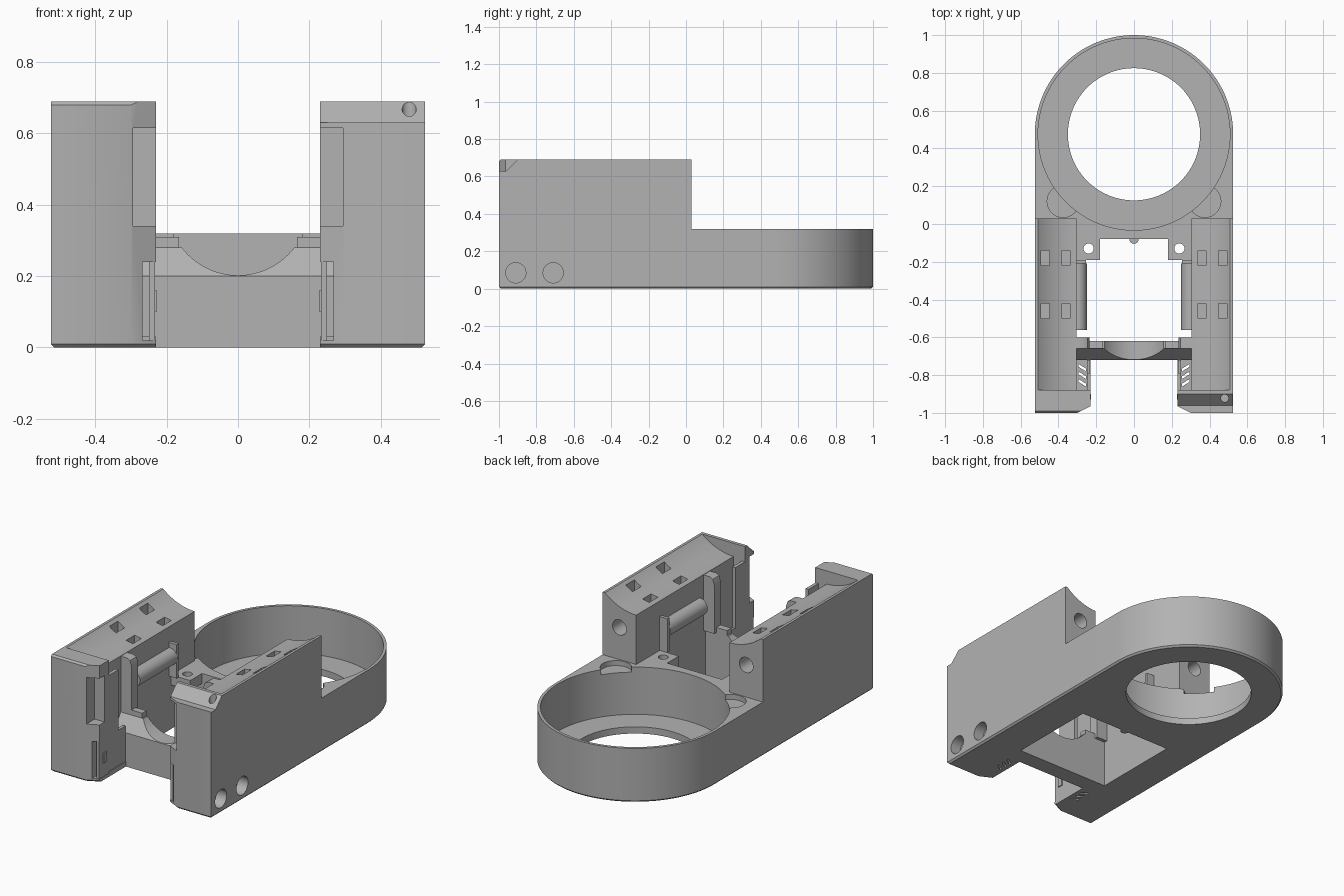
import bpy, bmesh, math
from mathutils import Vector, Matrix

cube = bpy.data.objects.get("Cube")
if cube:
    bpy.data.objects.remove(cube)

grey = bpy.data.materials.new("plain grey")
grey.use_nodes = True
grey.diffuse_color = (0.45, 0.45, 0.45, 1)
grey.node_tree.nodes["Principled BSDF"].inputs["Base Color"].default_value = grey.diffuse_color


def finish(name, bm):
    bmesh.ops.recalc_face_normals(bm, faces=bm.faces)
    mesh = bpy.data.meshes.new(name)
    bm.to_mesh(mesh)
    bm.free()
    mesh.materials.append(grey)
    obj = bpy.data.objects.new(name, mesh)
    bpy.context.collection.objects.link(obj)
    return obj


def prism(name, pts, lo, hi, axis="z", chamfer=0.0):
    """Extrude a 2D outline along an axis; chamfer softens outer bottom edges."""
    place = {"z": lambda a, b, c: (a, b, c),
             "y": lambda a, b, c: (a, c, b),
             "x": lambda a, b, c: (c, a, b)}[axis]
    bm = bmesh.new()
    face = bm.faces.new([bm.verts.new(place(a, b, lo)) for a, b in pts])
    top = bmesh.ops.extrude_face_region(bm, geom=[face])["geom"]
    verts = [v for v in top if isinstance(v, bmesh.types.BMVert)]
    bmesh.ops.translate(bm, verts=verts, vec=Vector(place(0, 0, hi - lo)))
    if chamfer:
        edges = []
        for e in bm.edges:
            m = (e.verts[0].co + e.verts[1].co) / 2
            if all(v.co.z < 0.001 for v in e.verts) and (abs(m.x) > 0.5 or m.y > 0.47 or m.y < -0.97):
                edges.append(e)
        bmesh.ops.bevel(bm, geom=edges, offset=chamfer, segments=1, affect="EDGES")
    return finish(name, bm)


def box(name, x, y, z):
    a, b = sorted(x)
    return prism(name, [(a, y[0]), (b, y[0]), (b, y[1]), (a, y[1])], z[0], z[1])


def arc(cx, cy, r, start, end, n):
    return [(cx + r * math.cos(math.radians(start + (end - start) * i / n)),
             cy + r * math.sin(math.radians(start + (end - start) * i / n))) for i in range(n + 1)]


def rod(name, a, b, r, lo, hi, axis="z", n=32):
    return prism(name, arc(a, b, r, 0, 360, n)[:-1], lo, hi, axis)


def cut(target, *cutters):
    for c in cutters:
        c.hide_render = True
        mod = target.modifiers.new("cut", "BOOLEAN")
        mod.operation, mod.solver, mod.object = "DIFFERENCE", "EXACT", c
        bpy.context.view_layer.objects.active = target
        bpy.ops.object.modifier_apply(modifier=mod.name)
        bpy.data.objects.remove(c)


# Round cup and its shoulder
outline = arc(0, 0.475, 0.525, 0, 180, 64) + [(-0.525, 0.03), (-0.305, 0.03), (-0.305, -0.08),
                                            (0.305, -0.08), (0.305, 0.03), (0.525, 0.03)]
cup = prism("round_cup", outline, 0, 0.32, chamfer=0.01)
cut(cup, rod("pocket", 0, 0.475, 0.508, 0.04, 0.5, n=96),
    rod("floor_hole", 0, 0.475, 0.35, -0.1, 0.5, n=96))
for s in (-1, 1):
    cut(cup, rod("recess", s * 0.375, 0.12, 0.085, 0.29, 0.5))
rod("centre_nub", 0, -0.08, 0.025, 0, 0.05, n=16)

# Cross wall with sloped top and round cradle
wall = prism("cross_wall", [(-0.72, 0), (-0.62, 0), (-0.62, 0.28), (-0.66, 0.28), (-0.72, 0.2)],
             -0.305, 0.305, "x")
cut(wall, rod("cradle", 0, 0.40, 0.198, -0.9, -0.5, "y", 64))

for s, side in ((-1, "right"), (1, "left")):
    # Side tower with an end plate that wraps inward
    plan = [(0.525, 0.03), (0.305, 0.03), (0.305, -0.88), (0.23, -0.88),
            (0.23, -0.965), (0.30, -1), (0.525, -1)]
    tower = prism(side + "_tower", [(s * x, y) for x, y in plan], 0, 0.69, chamfer=0.01)

    # Concave saddle along the top, with small strap slots
    cut(tower, rod("saddle", s * 0.30, 0.932, 0.32, -0.88, 0.2, "y", 96))
    for y in (-0.18, -0.46):
        for x in (0.36, 0.47):
            cut(tower, box("slot", (s * (x - 0.022), s * (x + 0.022)), (y - 0.04, y + 0.04), (0.56, 0.9)))

    # Rear screw hole, front window
    cut(tower, rod("rear_hole", s * 0.415, 0.51, 0.045, -0.12, 0.1, "y"),
        box("window", (s * 0.2, s * 0.295), (-1.1, -0.92), (0.34, 0.615)),
        box("hinge_gap", (s * 0.2, s * 0.268), (-1.1, -0.87), (0.02, 0.24)))

    if s > 0:
        # Stepped front lip with a pin hole, and two round side sockets
        cut(tower, prism("lip", [(-1.1, 0.63), (-0.96, 0.63), (-0.9, 0.69), (-0.9, 0.8), (-1.1, 0.8)],
                         0.1, 0.6, "x"),
            rod("pin_hole", 0.48, -0.922, 0.02, 0.6, 0.8, n=20))
        for y in (-0.91, -0.71):
            cut(tower, rod("socket", y, 0.085, 0.054, 0.46, 0.6, "x"))
    else:
        # Softened upper front edge
        cut(tower, prism("edge", [(-1.1, 0.68), (-1, 0.68), (-0.99, 0.69), (-0.99, 0.8), (-1.1, 0.8)],
                         -0.6, -0.1, "x"))

    # Hinge panel and vent floor between end plate and cross wall
    box(side + "_hinge_panel", (s * 0.233, s * 0.25), (-0.965, -0.72), (0.02, 0.24))
    box(side + "_hinge_rod", (s * 0.227, s * 0.24), (-0.93, -0.9), (0.1, 0.16))
    box(side + "_inner_strip", (s * 0.23, s * 0.25), (-0.88, -0.79), (0.24, 0.6))
    vent = box(side + "_vent_floor", (s * 0.23, s * 0.305), (-0.88, -0.72), (0, 0.03))
    for i in range(3):
        y = -0.86 + i * 0.04
        cut(vent, prism("vent_slot", [(s * 0.255, y), (s * 0.295, y - 0.015 + 0.04),
                                      (s * 0.295, y + 0.04), (s * 0.255, y + 0.015)], -0.1, 0.1))

    # Upright guide, small peg and half roller on the inner face
    guide = [(0.305, 0.28), (0.235, 0.28), (0.235, 0.57), (0.245, 0.6), (0.265, 0.61), (0.305, 0.61)]
    prism(side + "_guide", [(s * x, z) for x, z in guide], -0.66, -0.60, "y")
    box(side + "_peg", (s * 0.165, s * 0.235), (-0.66, -0.62), (0.28, 0.31))
    rod(side + "_roller", s * 0.30, 0.44, 0.05, -0.56, -0.21, "y")
    box(side + "_roller_stop", (s * 0.255, s * 0.305), (-0.21, -0.19), (0.32, 0.52))

    # Rear mounting tab with a screw hole
    tab = box(side + "_mount_tab", (s * 0.18, s * 0.305), (-0.19, -0.08), (0.26, 0.32))
    cut(tab, rod("tab_hole", s * 0.24, -0.13, 0.027, 0.1, 0.5, n=24))

# Smooth round walls, keep hard edges
bpy.ops.object.select_all(action="DESELECT")
for obj in bpy.context.scene.objects:
    if obj.type == "MESH" and grey.name in obj.data.materials:
        obj.select_set(True)
        bpy.context.view_layer.objects.active = obj
bpy.ops.object.shade_smooth_by_angle(angle=math.radians(30))
